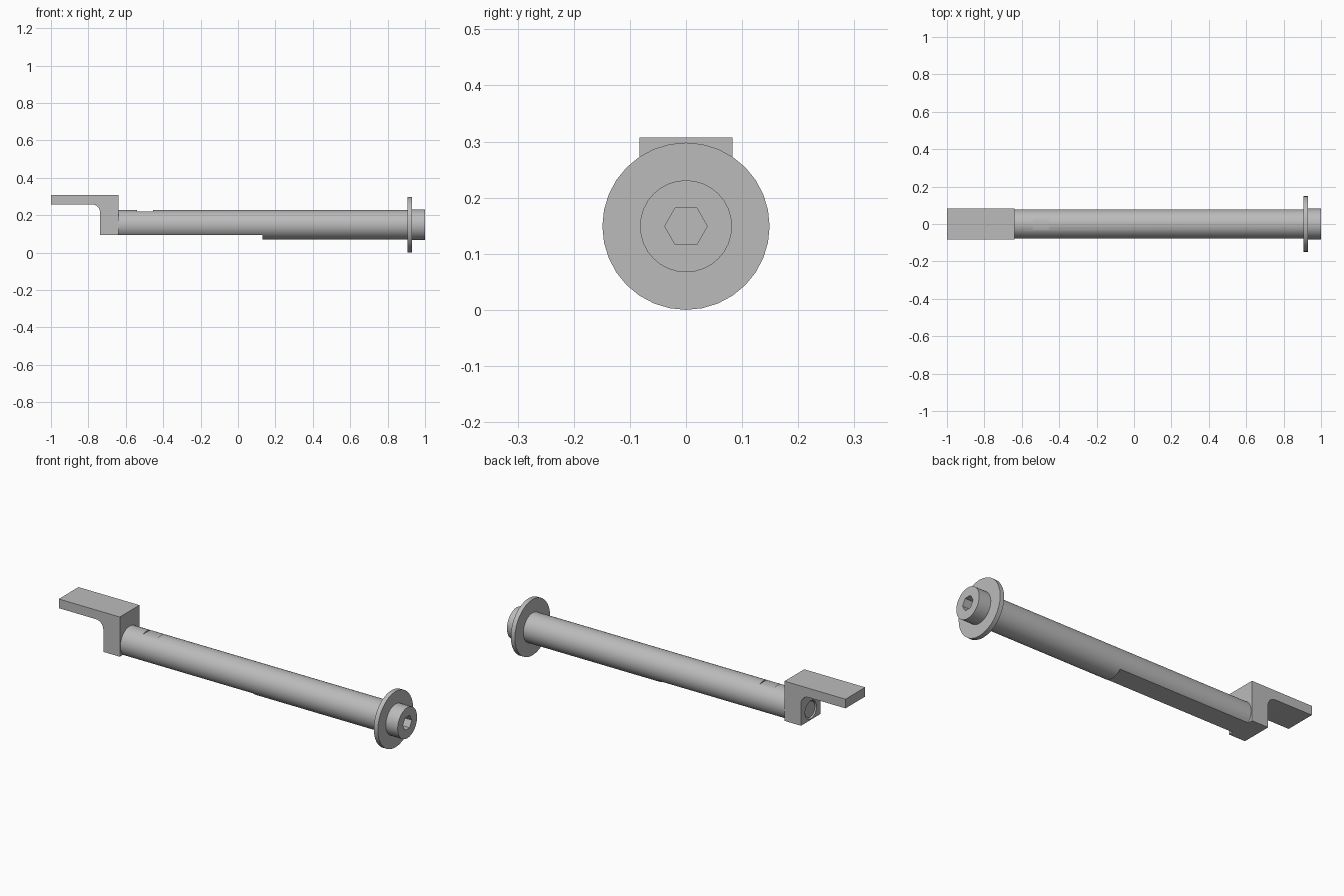
import bpy
import math

AXIS_Z = 0.149

if "Cube" in bpy.data.objects:
    bpy.data.objects.remove(bpy.data.objects["Cube"], do_unlink=True)

steel = bpy.data.materials.new("grey steel")
steel.use_nodes = True
steel.diffuse_color = (0.5, 0.5, 0.5, 1)
steel.node_tree.nodes["Principled BSDF"].inputs["Base Color"].default_value = (0.5, 0.5, 0.5, 1)


def rod(name, x0, x1, radius, sides=32):
    """Cylinder along x on the common axis."""
    bpy.ops.mesh.primitive_cylinder_add(
        vertices=sides, radius=radius, depth=x1 - x0,
        location=((x0 + x1) / 2, 0, AXIS_Z), rotation=(0, math.pi / 2, 0))
    ob = bpy.context.object
    ob.name = name
    ob.data.materials.append(steel)
    return ob


def box(name, x0, x1, z0, z1, width):
    bpy.ops.mesh.primitive_cube_add(size=1, location=((x0 + x1) / 2, 0, (z0 + z1) / 2))
    ob = bpy.context.object
    ob.name = name
    ob.scale = (x1 - x0, width, z1 - z0)
    ob.data.materials.append(steel)
    return ob


def cut(target, cutter):
    """Subtract the cutter, bake the result and discard the cutter."""
    cutter.hide_render = True
    mod = target.modifiers.new("cut", "BOOLEAN")
    mod.operation = "DIFFERENCE"
    mod.solver = "EXACT"
    mod.object = cutter
    bpy.context.view_layer.update()
    graph = bpy.context.evaluated_depsgraph_get()
    mesh = bpy.data.meshes.new_from_object(target.evaluated_get(graph))
    target.modifiers.clear()
    target.data = mesh
    bpy.data.objects.remove(cutter, do_unlink=True)


def smooth(ob):
    bpy.ops.object.select_all(action="DESELECT")
    ob.select_set(True)
    bpy.context.view_layer.objects.active = ob
    bpy.ops.object.shade_smooth_by_angle(angle=math.radians(30))


# Long shaft with a flat underside and a shallow notch on top
shaft = rod("shaft", -0.64, 0.906, 0.078, 48)
cut(shaft, box("flat_cutter", -0.8, 0.13, 0, 0.095, 0.4))
cut(shaft, box("notch_cutter", -0.54, -0.455, 0.221, 0.3, 0.4))

# Washer and socket head
washer = rod("washer", 0.906, 0.93, 0.149)
head = rod("bolt_head", 0.93, 1.0, 0.082)
cut(head, rod("hex_cutter", 0.955, 1.1, 0.038, 6))

# Angled bracket: side profile with a rounded inner corner, extruded across
fillet = 0.045
profile = [(-1, 0.307), (-1, 0.258)]
for i in range(9):
    a = math.pi / 2 * (1 - i / 8)
    profile.append((-0.737 - fillet + fillet * math.cos(a),
                    0.258 - fillet + fillet * math.sin(a)))
profile += [(-0.737, 0.095), (-0.64, 0.095), (-0.64, 0.307)]
n = len(profile)
verts = [(x, y, z) for y in (-0.083, 0.083) for x, z in profile]
faces = [tuple(range(n)), tuple(reversed(range(n, 2 * n)))]
faces += [(i, i + n, (i + 1) % n + n, (i + 1) % n) for i in range(n)]
mesh = bpy.data.meshes.new("bracket")
mesh.from_pydata(verts, [], faces)
mesh.materials.append(steel)
bracket = bpy.data.objects.new("bracket", mesh)
bpy.context.collection.objects.link(bracket)
bpy.ops.object.select_all(action="DESELECT")
bracket.select_set(True)
bpy.context.view_layer.objects.active = bracket
bpy.ops.object.mode_set(mode="EDIT")
bpy.ops.mesh.select_all(action="SELECT")
bpy.ops.mesh.normals_make_consistent(inside=False)
bpy.ops.object.mode_set(mode="OBJECT")

# Bolt end seated in a hole through the bracket leg
cut(bracket, rod("hole_cutter", -0.8, -0.66, 0.048))
bolt_end = rod("bolt_end", -0.732, -0.65, 0.042)

for part in (shaft, washer, head, bracket, bolt_end):
    smooth(part)
